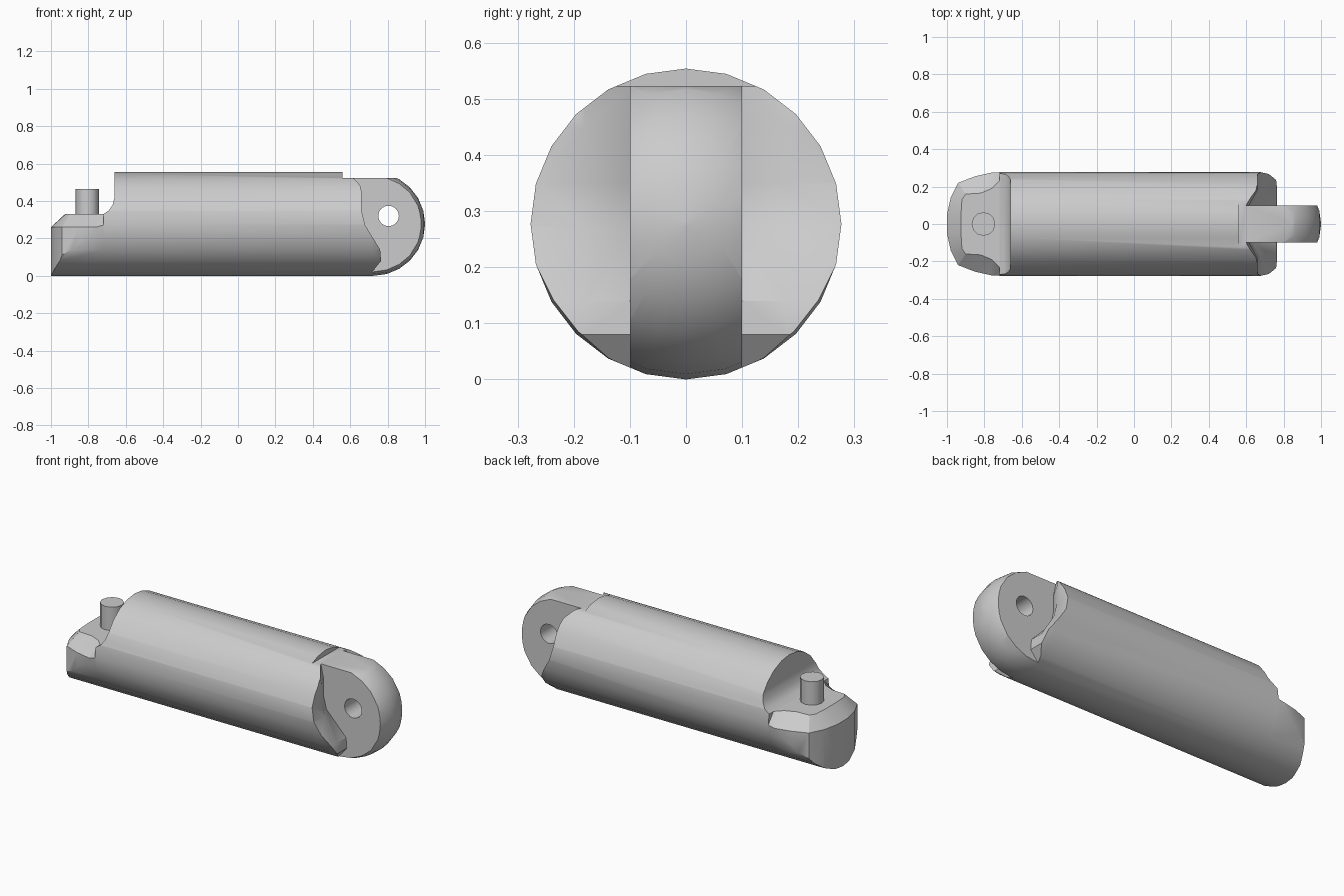
import bpy, bmesh, math

cube = bpy.data.objects.get("Cube")
if cube:
    bpy.data.objects.remove(cube, do_unlink=True)

R = 0.277          # tube radius, also the height of its axis
SIDES = 24

grey = bpy.data.materials.new("plain grey")
grey.use_nodes = True
colour = (0.6, 0.6, 0.6, 1)
grey.diffuse_color = colour
grey.node_tree.nodes["Principled BSDF"].inputs["Base Color"].default_value = colour


def loft(name, rings):
    """Closed solid through rings with equal point counts."""
    bm = bmesh.new()
    loops = [[bm.verts.new(p) for p in ring] for ring in rings]
    n = len(loops[0])
    for a, b in zip(loops, loops[1:]):
        for i in range(n):
            j = (i + 1) % n
            bm.faces.new((a[i], a[j], b[j], b[i]))
    bm.faces.new(loops[0])
    bm.faces.new(loops[-1])
    bmesh.ops.recalc_face_normals(bm, faces=bm.faces)
    mesh = bpy.data.meshes.new(name)
    bm.to_mesh(mesh)
    bm.free()
    mesh.materials.append(grey)
    obj = bpy.data.objects.new(name, mesh)
    bpy.context.collection.objects.link(obj)
    return obj


def side_prism(name, profile, y0, y1):
    return loft(name, [[(x, y, z) for x, z in profile] for y in (y0, y1)])


def round_shell(name):
    """Tube along x with a domed right end."""
    centre = 1 - R
    steps = [(-1.05, R)]
    for i in range(7):
        a = math.radians(15 * i)
        steps.append((centre + R * math.sin(a), max(R * math.cos(a), 0.004)))
    angles = [2 * math.pi * k / SIDES for k in range(SIDES)]
    return loft(name, [[(x, r * math.sin(a), R + r * math.cos(a)) for a in angles]
                       for x, r in steps])


def disc(x, y, z, r, axis, n):
    pts = []
    for k in range(n):
        a = 2 * math.pi * k / n
        u, v = r * math.cos(a), r * math.sin(a)
        pts.append((x + u, y + v, z) if axis == "z" else (x + u, y, z + v))
    return pts


def apply_boolean(target, tool, operation):
    mod = target.modifiers.new(operation, "BOOLEAN")
    mod.operation, mod.object, mod.solver = operation, tool, "EXACT"
    bpy.ops.object.select_all(action="DESELECT")
    bpy.context.view_layer.objects.active = target
    target.select_set(True)
    bpy.ops.object.modifier_apply(modifier=mod.name)
    bpy.data.objects.remove(tool, do_unlink=True)


# Main tube, with the filleted step at its left end
body = round_shell("body")
step = [(-1.2, -0.1), (-0.72, -0.1), (-0.72, 0.33), (-0.69, 0.35),
        (-0.67, 0.38), (-0.66, 0.42), (-0.66, 0.7), (-1.2, 0.7)]
apply_boolean(body, side_prism("step_cutter", step, -0.4, 0.4), "DIFFERENCE")

# Flat on top of the tongue
flat = [(0.56, 0.523), (1.2, 0.523), (1.2, 0.7), (0.56, 0.7)]
apply_boolean(body, side_prism("flat_cutter", flat, -0.4, 0.4), "DIFFERENCE")

# Cheeks cut away on both sides, leaving the tongue
cheek = [(0.64, 0.7), (0.645, 0.52), (0.66, 0.45), (0.66, 0.35), (0.68, 0.27),
         (0.76, 0.14), (0.765, 0.08), (0.7, 0), (0.68, -0.1), (1.2, -0.1), (1.2, 0.7)]
undercut = [(x - 0.045 if i < 5 else x, z) for i, (x, z) in enumerate(cheek)]
for s in (-1, 1):
    rings = [[(x, s * y, z) for x, z in outline]
             for y, outline in ((0.1, undercut), (0.18, cheek), (0.35, cheek))]
    apply_boolean(body, loft("cheek_cutter", rings), "DIFFERENCE")

# Hole through the tongue
hole = loft("hole_cutter", [disc(0.805, y, 0.32, 0.055, "y", 16) for y in (-0.3, 0.3)])
apply_boolean(body, hole, "DIFFERENCE")

# Rounded nose with a sloping upper rim, trimmed to the tube
outer = [(-0.72, 0.285), (-0.76, 0.275), (-0.85, 0.255),
         (-0.94, 0.22), (-0.98, 0.14), (-1, 0.05)]
inner = [(-0.72, 0.23), (-0.76, 0.19), (-0.82, 0.165),
         (-0.9, 0.16), (-0.92, 0.13), (-0.925, 0.05)]


def nose_ring(half, z):
    return [(x, y, z) for x, y in half] + [(x, -y, z) for x, y in reversed(half)]


nose = loft("nose", [nose_ring(outer, -0.1), nose_ring(outer, 0.26), nose_ring(inner, 0.33)])
apply_boolean(nose, round_shell("nose_trim"), "INTERSECT")

# Upright pin on the nose
pin = loft("pin", [disc(-0.805, 0, z, 0.063, "z", 12) for z in (0.3, 0.465)])

# Smooth rounds, sharp edges
bpy.ops.object.select_all(action="DESELECT")
for obj in (body, nose, pin):
    obj.select_set(True)
    bpy.context.view_layer.objects.active = obj
bpy.ops.object.shade_smooth_by_angle(angle=math.radians(31))
